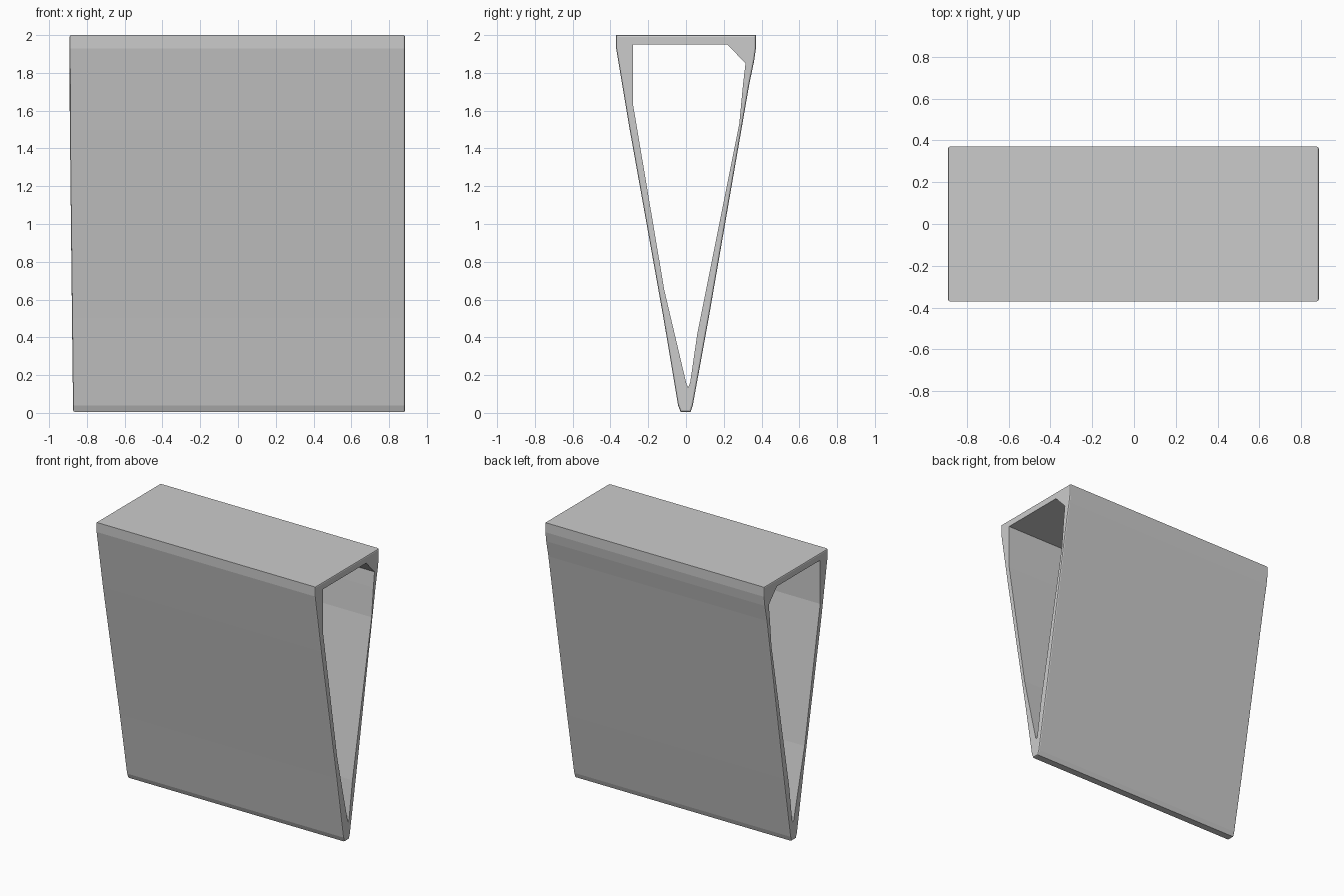
import bpy, bmesh

if "Cube" in bpy.data.objects:
    bpy.data.objects.remove(bpy.data.objects["Cube"])

# Wedge cross-sections (y, z): outer skin and hollow core
OUTER = [(-0.37, 2.0), (-0.37, 1.93), (-0.298, 1.5), (-0.119, 0.5), (-0.042, 0.04),
         (-0.028, 0.005), (0.024, 0.005), (0.036, 0.04), (0.12, 0.5), (0.335, 1.74),
         (0.36, 1.86), (0.37, 1.93), (0.37, 2.0)]
INNER = [(-0.28, 1.95), (-0.28, 1.63), (-0.115, 0.65), (0.003, 0.15), (0.012, 0.135),
         (0.022, 0.16), (0.06, 0.42), (0.282, 1.53), (0.302, 1.74), (0.315, 1.85),
         (0.22, 1.95)]


def end_x(side, z):
    """Ends are almost square; the left one leans in toward the bottom."""
    return 0.885 if side > 0 else -0.873 - 0.018 * min(z / 1.6, 1)


def add_tube(bm, profile):
    """Sweep a closed profile along x; return the edge loop at each end."""
    rings = [[bm.verts.new((end_x(s, z), y, z)) for y, z in profile] for s in (-1, 1)]
    n = len(profile)
    for i in range(n):
        j = (i + 1) % n
        bm.faces.new((rings[0][i], rings[0][j], rings[1][j], rings[1][i]))
    return [[bm.edges.get((r[i], r[(i + 1) % n])) for i in range(n)] for r in rings]


# Hollow wedge sleeve, open at both ends
bm = bmesh.new()
outer_rims = add_tube(bm, OUTER)
inner_rims = add_tube(bm, INNER)
for a, b in zip(outer_rims, inner_rims):
    bmesh.ops.triangle_fill(bm, edges=a + b, use_beauty=True)
bmesh.ops.recalc_face_normals(bm, faces=bm.faces)

# Slightly worn outer rims
bmesh.ops.bevel(bm, geom=outer_rims[0] + outer_rims[1], offset=0.009,
                segments=2, profile=0.5, affect='EDGES', clamp_overlap=True)

mesh = bpy.data.meshes.new("wedge_sleeve")
bm.to_mesh(mesh)
bm.free()
sleeve = bpy.data.objects.new("wedge_sleeve", mesh)
bpy.context.collection.objects.link(sleeve)
sleeve.location.z = -0.0
